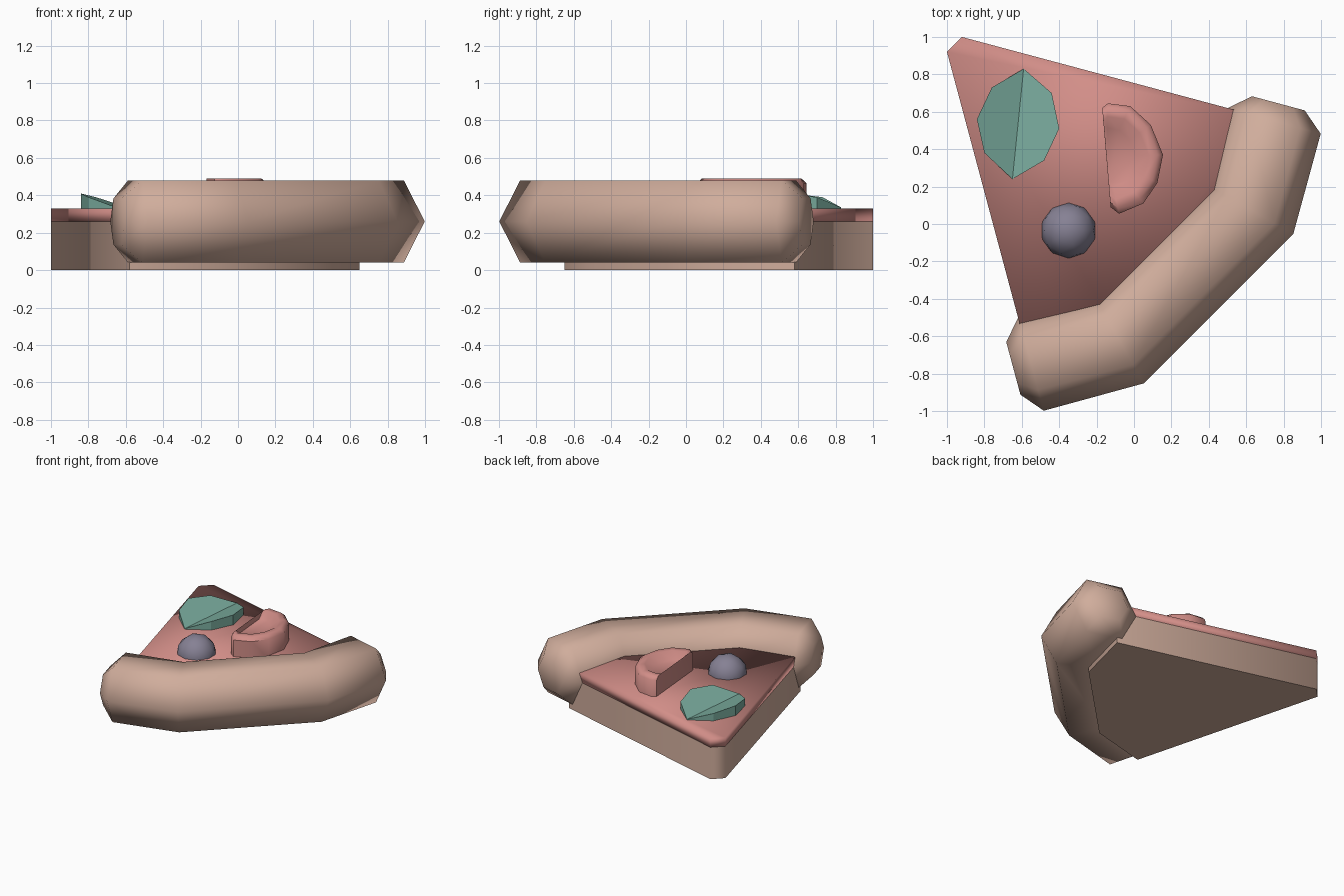
import bpy, bmesh, math
from mathutils import Vector

if "Cube" in bpy.data.objects:
    bpy.data.objects.remove(bpy.data.objects["Cube"], do_unlink=True)


def material(name, rgb):
    linear = [((c / 255 + 0.055) / 1.055) ** 2.4 for c in rgb] + [1]
    mat = bpy.data.materials.new(name)
    mat.use_nodes = True
    mat.diffuse_color = linear
    mat.node_tree.nodes["Principled BSDF"].inputs["Base Color"].default_value = linear
    return mat


crust_tan = material("crust tan", (208, 173, 156))
sauce_red = material("sauce red", (210, 142, 136))
leaf_green = material("leaf green", (122, 172, 158))
olive_grey = material("olive grey", (134, 129, 148))


def finish(bm, name, mat, angle=180):
    bmesh.ops.recalc_face_normals(bm, faces=bm.faces)
    mesh = bpy.data.meshes.new(name)
    bm.to_mesh(mesh)
    bm.free()
    mesh.materials.append(mat)
    obj = bpy.data.objects.new(name, mesh)
    bpy.context.collection.objects.link(obj)
    bpy.ops.object.select_all(action="DESELECT")
    obj.select_set(True)
    bpy.context.view_layer.objects.active = obj
    if angle == 180:
        bpy.ops.object.shade_smooth()
    elif angle:
        bpy.ops.object.shade_smooth_by_angle(angle=math.radians(angle))
    return obj


def loft(rings, caps=True):
    """Join equal-length rings of points with quads and close both ends."""
    bm = bmesh.new()
    rows = [[bm.verts.new(p) for p in ring] for ring in rings]
    for a, b in zip(rows, rows[1:]):
        for i in range(len(a)):
            j = (i + 1) % len(a)
            bm.faces.new((a[i], a[j], b[j], b[i]))
    if caps:
        bm.faces.new(rows[0])
        bm.faces.new(rows[-1])
    return bm


def flip(p):
    """Mirror across the long axis of the slice."""
    return (-p[1], -p[0])


def level(outline, z):
    return [(x, y, z) for x, y in outline]


# Slice: dough slab with the sauce layer on top
half = [(-0.92, 1.0), (0.65, 0.58), (0.53, 0.11)]
outline = half + [flip(p) for p in reversed(half)]
finish(loft([level(outline, 0), level(outline, 0.26)]), "dough_base", crust_tan, 60)
finish(loft([level(outline, 0.26), level(outline, 0.33)]), "sauce_layer", sauce_red)

# Crust: hexagonal section swept round the wide end, with tapered ends
section = [(-0.26, 0), (-0.145, 0.22), (0.145, 0.22),
           (0.26, 0), (0.145, -0.22), (-0.145, -0.22)]
stations = [((0.772, 0.645), (0.966, -0.26), 0.56),
            ((0.747, 0.55), (0.966, -0.26), 1),
            ((0.625, 0.075), (0.874, -0.486), 1)]
stations += [(flip(c), flip(d), s) for c, d, s in reversed(stations)]
rings = [[(c[0] + d[0] * u * s, c[1] + d[1] * u * s, 0.26 + v * s) for u, v in section]
         for c, d, s in stations]
finish(loft(rings), "crust", crust_tan)

# Leaf: solid with a folded top, low along the middle and raised at both sides
left_side = [(-0.76, 0.73, 0.39), (-0.84, 0.56, 0.41), (-0.80, 0.38, 0.39)]
right_side = [(-0.48, 0.34, 0.40), (-0.40, 0.51, 0.41), (-0.44, 0.70, 0.39)]
back_tip, front_tip = (-0.59, 0.83, 0.335), (-0.65, 0.24, 0.335)
rim = [back_tip] + left_side + [front_tip] + right_side
bm = loft([[(x, y, 0.3) for x, y, z in rim], rim], caps=False)
bm.verts.ensure_lookup_table()
top = list(bm.verts)[len(rim):]
bm.faces.new(list(bm.verts)[:len(rim)])
bm.faces.new(top[:5])
bm.faces.new(top[4:] + top[:1])
finish(bm, "leaf", leaf_green, 0)

# Half-round meat slice: raised rim and a hollow open to the straight side
meat = [(-0.17, 0.62), (-0.14, 0.645), (-0.02, 0.63), (0.09, 0.53), (0.155, 0.37),
        (0.125, 0.22), (0.05, 0.11), (-0.08, 0.055), (-0.125, 0.09)]
centre = Vector((-0.147, 0.36))


def shrunk(scale, z):
    return level([centre + (Vector(p) - centre) * scale for p in meat], z)


finish(loft([shrunk(1, 0.3), shrunk(1, 0.465), shrunk(0.9, 0.49),
             shrunk(0.75, 0.49), shrunk(0.53, 0.445)]), "meat_slice", sauce_red, 50)

# Olive: low-poly ball half sunk in the sauce
bm = bmesh.new()
bmesh.ops.create_icosphere(bm, subdivisions=2, radius=0.15)
bmesh.ops.translate(bm, verts=bm.verts, vec=(-0.35, -0.035, 0.32))
finish(bm, "olive", olive_grey)
